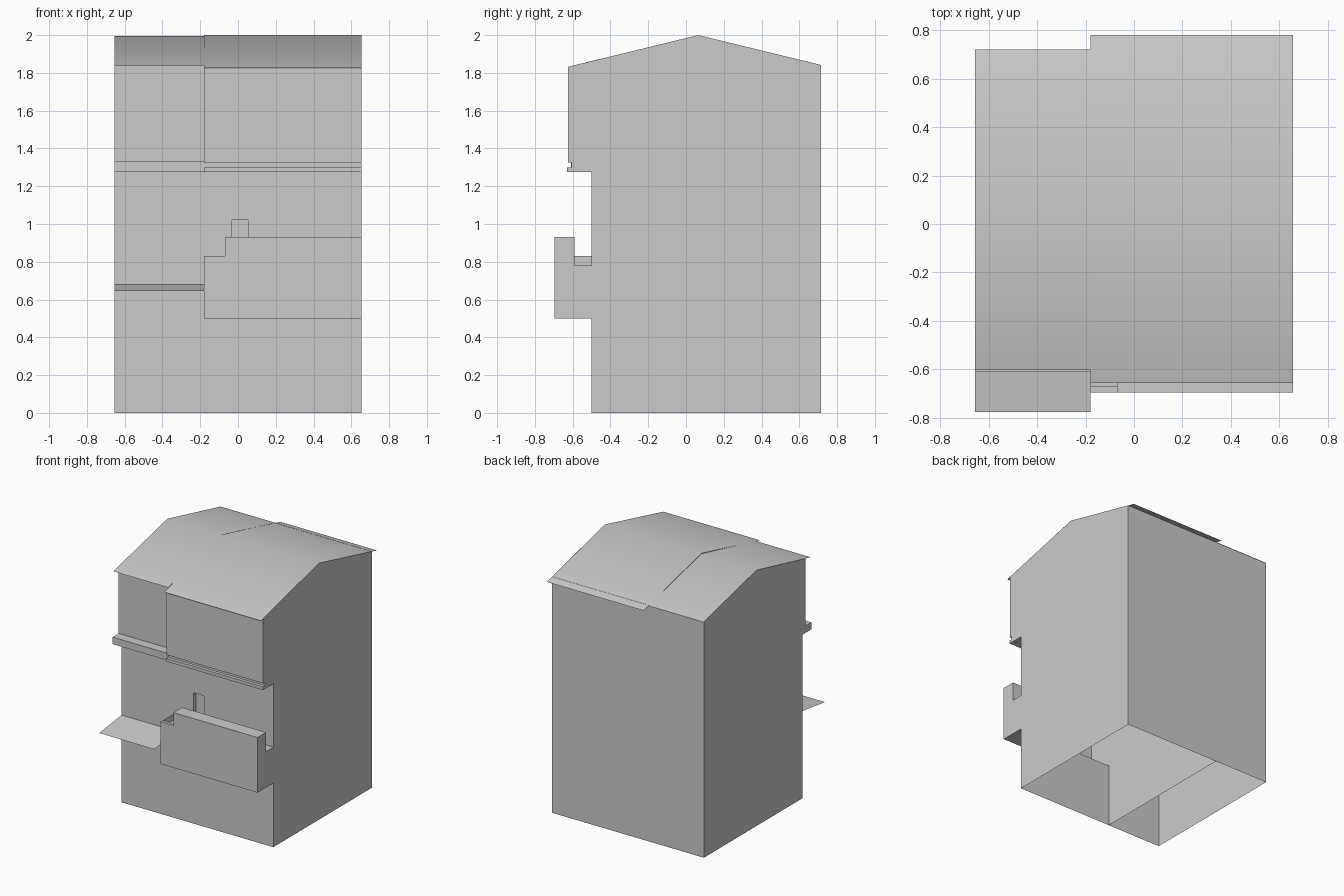
import bpy, bmesh

if "Cube" in bpy.data.objects:
    bpy.data.objects.remove(bpy.data.objects["Cube"])

L, M, N, R = -0.655, -0.18, -0.07, 0.655   # house ends, party wall, balcony step
BACK, RIDGE = 0.715, 0.065


def make(name, faces, up=False):
    """Object from a list of polygons, welded, with consistent normals."""
    bm = bmesh.new()
    for f in faces:
        bm.faces.new([bm.verts.new(p) for p in f])
    bmesh.ops.remove_doubles(bm, verts=bm.verts[:], dist=1e-4)
    bmesh.ops.recalc_face_normals(bm, faces=bm.faces[:])
    bm.normal_update()
    if up:
        for f in bm.faces:
            if f.normal.z < 0:
                f.normal_flip()
    me = bpy.data.meshes.new(name)
    bm.to_mesh(me)
    bm.free()
    ob = bpy.data.objects.new(name, me)
    bpy.context.collection.objects.link(ob)
    return ob


def strip(path, x0, x1):
    """Extrude a (y, z) path along x."""
    return [[(x0, *a), (x1, *a), (x1, *b), (x0, *b)] for a, b in zip(path, path[1:])]


def cap(path, x):
    return [[(x, y, z) for y, z in path]]


# Left house: open-bottomed shell with jettied ledge
left_front = [(-0.5, 0), (-0.5, 1.275), (-0.61, 1.275), (-0.61, 1.33),
              (-0.535, 1.33), (-0.535, 1.855)]
left_back = [(BACK, 1.841), (BACK, 0)]
left_top = [(RIDGE, 1.995)]
make("left_house_walls", strip(left_front, L, M) + strip(left_back, L, M)
     + cap(left_front + left_top + left_back, L))

# Right house: shell with hollow balcony and grooved upper floor
low = [(-0.5, 0), (-0.5, 0.5), (-0.695, 0.5)]
parapet = [(-0.695, 0.93), (-0.59, 0.93), (-0.59, 0.78), (-0.5, 0.78)]
lip = [(-0.695, 0.83), (-0.67, 0.83), (-0.67, 0.78), (-0.5, 0.78)]
upper = [(-0.5, 1.275), (-0.63, 1.275), (-0.63, 1.3), (-0.605, 1.3),
         (-0.605, 1.325), (-0.625, 1.325), (-0.625, 1.832)]
right_back = [(BACK, 1.842), (BACK, 0)]
right_top = [(RIDGE, 2.0)]
faces = strip(low + parapet, N, R) + strip(low + lip, M, N)
faces += strip(upper, M, R) + strip(right_back, M, R)
faces += cap(low + parapet + upper + right_top + right_back, R)
faces += cap(low + [(-0.695, 0.83), (-0.5, 0.83)] + upper + right_top + right_back, M)
faces += cap(lip[:1] + parapet[:3] + lip[2:0:-1], N)          # parapet step

# Balcony wall around the doorway, and the door recess
d0, d1, top, deep = -0.035, 0.055, 1.02, -0.47
faces += strip([(-0.5, 0.78), (-0.5, 1.275)], M, d0)
faces += strip([(-0.5, 0.78), (-0.5, 1.275)], d1, R)
faces += strip([(-0.5, 1.275), (-0.5, top), (deep, top), (deep, 0.78), (-0.5, 0.78)], d0, d1)
for x in (d0, d1):
    faces += cap([(-0.5, 0.78), (-0.5, top), (deep, top), (deep, 0.78)], x)
make("right_house_walls", faces)

# Smooth-shaded roof sheets and entrance canopy
roofs = [("left_roof", [(-0.602, 1.84), (RIDGE, 1.995), (0.72, 1.84)], L, M),
         ("right_roof", [(-0.655, 1.825), (RIDGE, 2.0), (0.78, 1.825)], M, R),
         ("canopy", [(-0.5, 0.68), (-0.775, 0.645)], L, M)]
for name, path, x0, x1 in roofs:
    ob = make(name, strip(path, x0, x1), up=True)
    for p in ob.data.polygons:
        p.use_smooth = True
